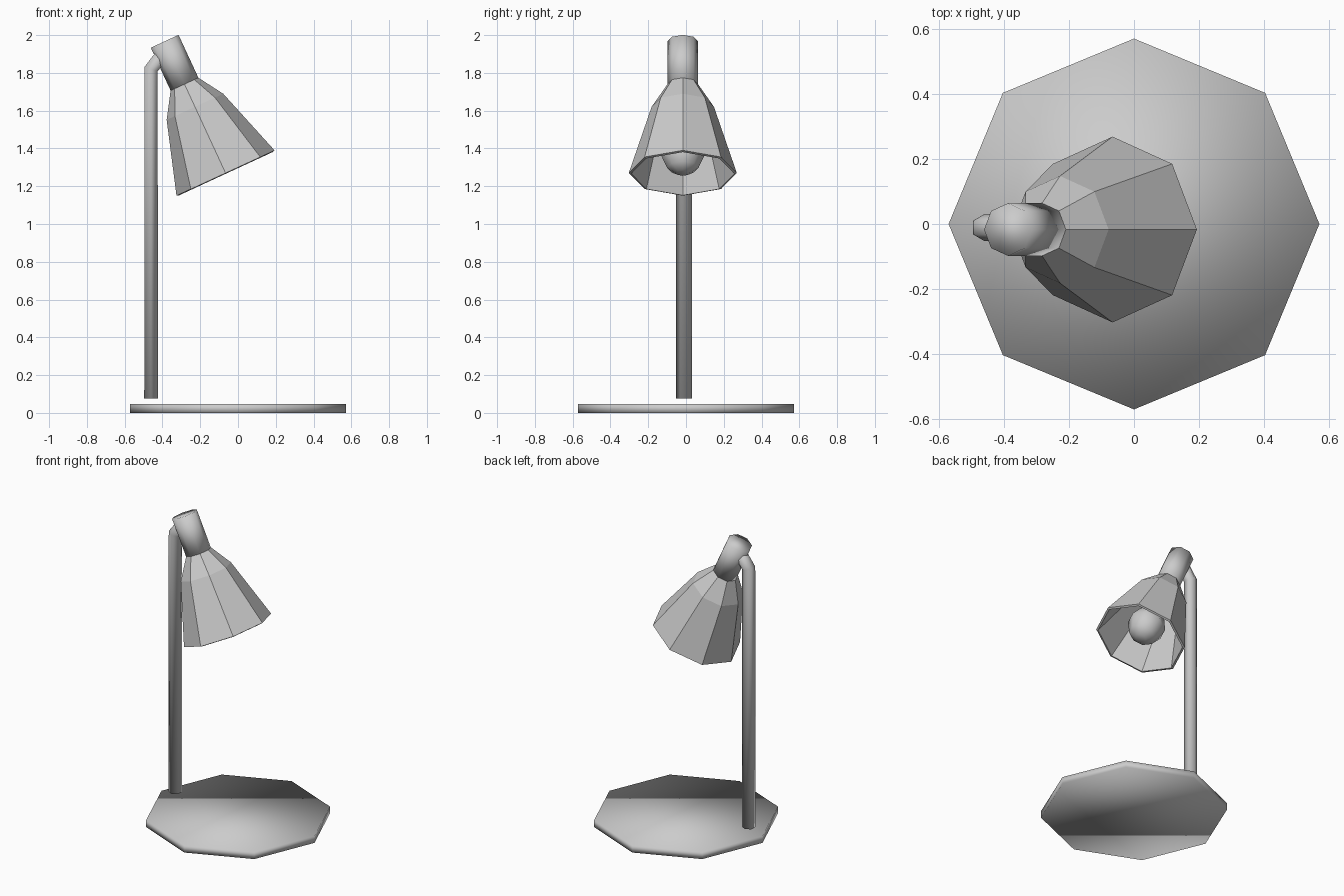
import bpy, bmesh, math
from mathutils import Matrix, Vector

if "Cube" in bpy.data.objects:
    bpy.data.objects.remove(bpy.data.objects["Cube"])

TILT = math.radians(-24.8)          # lean of the lamp head
RIM = Vector((-0.066, -0.017, 1.27))  # centre of the shade opening


def ring(centre, tilt, radius, sides, phase=0.0):
    rot = Matrix.Rotation(tilt, 3, 'Y')
    return [Vector(centre) + rot @ Vector((radius * math.cos(phase + math.tau * i / sides),
                                           radius * math.sin(phase + math.tau * i / sides), 0))
            for i in range(sides)]


def head_ring(t, radius):
    up = Matrix.Rotation(TILT, 3, 'Y') @ Vector((0, 0, 1))
    return ring(RIM + up * t, TILT, radius, 8)


def loft(name, rings, caps=True, smooth=False):
    bm = bmesh.new()
    loops = [[bm.verts.new(p) for p in r] for r in rings]
    for a, b in zip(loops, loops[1:]):
        n = len(a)
        for i in range(n):
            j = (i + 1) % n
            bm.faces.new((a[i], a[j], b[j], b[i]))
    if caps:
        bm.faces.new(loops[0][::-1])
        bm.faces.new(loops[-1])
    bmesh.ops.remove_doubles(bm, verts=bm.verts, dist=1e-4)
    bmesh.ops.recalc_face_normals(bm, faces=bm.faces)
    for f in bm.faces:
        f.smooth = smooth
    mesh = bpy.data.meshes.new(name)
    bm.to_mesh(mesh)
    bm.free()
    obj = bpy.data.objects.new(name, mesh)
    bpy.context.collection.objects.link(obj)
    return obj


# Octagonal foot plate
loft("base", [ring((0, 0, z), 0, 0.571, 8) for z in (0, 0.046)], smooth=True)

# Six-sided pole bending into the lamp head
path = [((-0.46, -0.011, 0.075), 0), ((-0.46, -0.011, 1.82), 18.5), ((-0.375, -0.011, 1.93), 37)]
loft("pole", [ring(c, math.radians(a), 0.042, 6, math.pi / 6) for c, a in path], smooth=True)

# Socket housing above the shade
loft("neck", [head_ring(t, 0.081) for t in (0.518, 0.768)], smooth=True)

# Flared shade with a thin wall
shade = loft("shade", [head_ring(t, r) for t, r in ((0, 0.286), (0.386, 0.165), (0.518, 0.081))],
             caps=False)
wall = shade.modifiers.new("wall", 'SOLIDIFY')
wall.thickness = 0.014
wall.offset = -1

# Bulb with a stem running up into the housing
profile = [(0.0, 0.035), (0.03, 0.083), (0.115, 0.12), (0.195, 0.088), (0.26, 0.05), (0.53, 0.045)]
loft("bulb", [head_ring(t, r) for t, r in profile], smooth=True)
